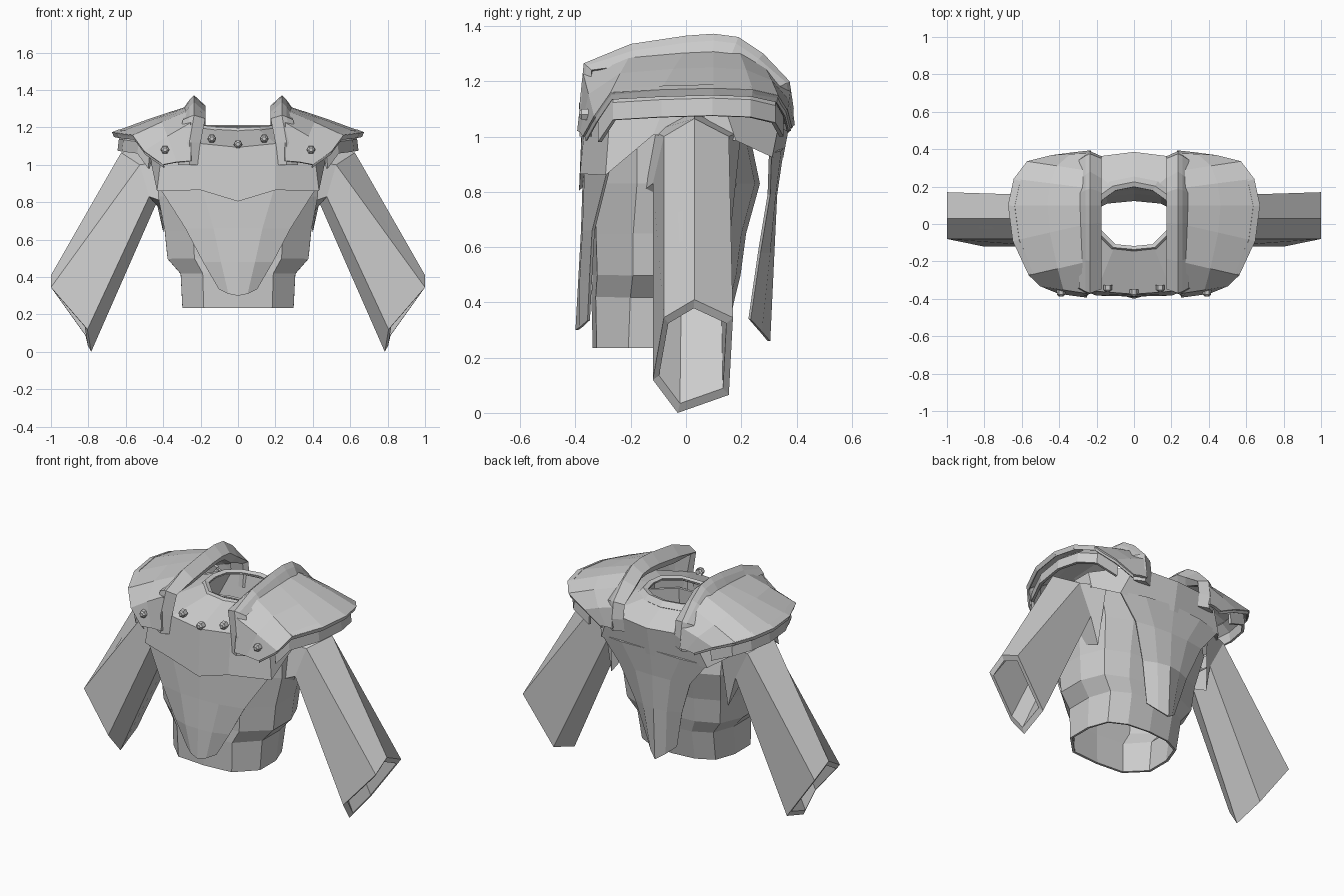
import bpy, bmesh
from mathutils import Vector

grey = bpy.data.materials.new("plain grey")
grey.diffuse_color = (0.6, 0.6, 0.6, 1)


def finish(name, bm, thick=0.0, mirror=True):
    bmesh.ops.recalc_face_normals(bm, faces=bm.faces)
    me = bpy.data.meshes.new(name)
    bm.to_mesh(me)
    bm.free()
    me.materials.append(grey)
    ob = bpy.data.objects.new(name, me)
    bpy.context.collection.objects.link(ob)
    if mirror:
        m = ob.modifiers.new("mirror", 'MIRROR')
        m.use_clip = True
    if thick:
        s = ob.modifiers.new("thickness", 'SOLIDIFY')
        s.thickness = thick
        s.offset = 0
    return ob


def loft(name, rows, closed=False, caps=False, thick=0.0):
    """Skin neighbouring rows of points; rows may be closed rings."""
    bm = bmesh.new()
    vs = [[bm.verts.new(p) for p in r] for r in rows]
    n = len(rows[0])
    for a, b in zip(vs, vs[1:]):
        for i in range(n if closed else n - 1):
            j = (i + 1) % n
            bm.faces.new((a[i], a[j], b[j], b[i]))
    if caps:
        bm.faces.new(vs[0])
        bm.faces.new(vs[-1])
    return finish(name, bm, thick)


def shrink(ring, f):
    c = sum((Vector(p) for p in ring), Vector()) / len(ring)
    return [c + (Vector(p) - c) * f for p in ring]


# Torso: half rings (height, half width, front y, back y), open at the bottom
SHAPE = [(0, 0), (0.62, 0.03), (1, 0.27), (1, 0.6), (0.85, 0.86), (0.5, 0.97), (0, 1)]
levels = [(0.235, 0.29, -0.33, 0.13), (0.42, 0.30, -0.335, 0.17), (0.50, 0.37, -0.33, 0.19),
          (0.65, 0.385, -0.335, 0.21), (0.83, 0.42, -0.335, 0.26), (1.02, 0.42, -0.32, 0.22)]
loft("torso", [[(w * u, f + (b - f) * v, z) for u, v in SHAPE] for z, w, f, b in levels],
     thick=0.015)

# Yoke over chest and back, from the neck hole down to the chest lip
neck = [(0, -0.12, 1.185), (0.1, -0.11, 1.19), (0.18, -0.03, 1.2), (0.19, 0.05, 1.2),
        (0.17, 0.13, 1.2), (0.1, 0.18, 1.2), (0, 0.2, 1.2)]
edge = [(0, -0.37, 1.09), (0.2, -0.355, 1.11), (0.40, -0.27, 1.1), (0.45, -0.08, 1.1),
        (0.45, 0.14, 1.1), (0.28, 0.345, 1.11), (0, 0.38, 1.1)]
lip = [(0, -0.385, 0.81), (0.2, -0.38, 0.87), (0.43, -0.29, 0.865), (0.46, -0.12, 1.01),
       (0.46, 0.18, 0.99), (0.36, 0.31, 0.93), (0, 0.35, 0.93)]
under = [(x * 0.97, y * 0.95, z + 0.02) for x, y, z in lip]
loft("yoke", [neck, edge, lip, under], thick=0.012)
# Raised ring around the neck hole
loft("neck_rim", [neck, [(x * 1.12, y * 1.12, z + 0.008) for x, y, z in neck],
                  [(x * 1.25, y * 1.25, z - 0.02) for x, y, z in neck]], thick=0.01)

# Tapered hanging panels, front and back: centre, middle and edge points
loft("front_panel", [
    [(0, -0.368, 0.88), (0.2, -0.362, 0.90), (0.42, -0.28, 0.88)],
    [(0, -0.375, 0.66), (0.13, -0.37, 0.66), (0.28, -0.335, 0.66)],
    [(0, -0.385, 0.48), (0.09, -0.38, 0.48), (0.185, -0.345, 0.48)],
    [(0, -0.395, 0.30), (0.05, -0.38, 0.31), (0.10, -0.352, 0.335)]], thick=0.01)
loft("back_panel", [
    [(0, 0.35, 0.96), (0.2, 0.34, 0.95), (0.36, 0.305, 0.94)],
    [(0, 0.325, 0.79), (0.12, 0.32, 0.79), (0.24, 0.30, 0.79)],
    [(0, 0.315, 0.58), (0.08, 0.30, 0.58), (0.16, 0.265, 0.58)],
    [(0, 0.30, 0.26), (0.05, 0.27, 0.295), (0.10, 0.23, 0.34)]], thick=0.01)

# Sleeves: six-sided open tubes with a thick cuff
root = [(0.40, 0.03, 1.10), (0.37, 0.2, 1.02), (0.40, 0.16, 0.64),
        (0.38, 0.0, 0.72), (0.39, -0.16, 0.80), (0.39, -0.12, 1.02)]
shoulder = [(0.625, 0.03, 1.065), (0.53, 0.155, 1.0), (0.44, 0.145, 0.82),
            (0.425, -0.02, 0.82), (0.475, -0.12, 0.83), (0.525, -0.08, 1.0)]
cuff = [(1.0, 0.03, 0.41), (1.0, 0.17, 0.345), (0.80, 0.155, 0.065),
        (0.785, -0.03, 0.0), (0.805, -0.12, 0.12), (1.0, -0.08, 0.345)]
loft("sleeve", [root, shoulder, cuff, shrink(cuff, 0.84), shrink(shoulder, 0.8)], closed=True)

# Shoulder guard: inner row under the ridge, outer rim, sagging middle between them
inner = [(0.25, -0.385, 1.02), (0.25, -0.365, 1.22), (0.25, -0.2, 1.285), (0.25, 0, 1.305),
         (0.25, 0.1, 1.31), (0.25, 0.19, 1.3), (0.25, 0.28, 1.245), (0.24, 0.37, 1.16),
         (0.23, 0.385, 1.04)]
outer = [(0.40, -0.365, 1.0), (0.50, -0.325, 1.07), (0.56, -0.27, 1.15), (0.645, -0.09, 1.16),
         (0.67, 0.1, 1.165), (0.64, 0.24, 1.16), (0.57, 0.33, 1.14), (0.44, 0.36, 1.09),
         (0.32, 0.375, 1.03)]
middle = [(Vector(a) + Vector(b)) / 2 + Vector((0, 0, 0.004)) for a, b in zip(inner, outer)]
loft("shoulder_guard", [inner, middle, outer], thick=0.018)


# Lower plate peeking out beneath the shoulder guard
def lower(fx, dz):
    return [(x * fx, y * 0.96, z - dz) for x, y, z in outer[1:-1]]


loft("lower_shoulder_plate", [lower(0.86, -0.01), lower(0.94, 0.03), lower(0.95, 0.09)],
     thick=0.016)

# Rim bead along the outer edge of the shoulder guard
loft("guard_rim", [[(x * s, y * s, z + d) for x, y, z in outer]
                   for s, d in ((0.95, 0.02), (1.0, 0.008), (0.985, -0.015))], thick=0.008)

# Ridge band running over each shoulder from chest to back
path = [(-0.385, 1.0), (-0.385, 1.12), (-0.37, 1.265), (-0.2, 1.335), (0, 1.365), (0.1, 1.372),
        (0.19, 1.36), (0.28, 1.30), (0.375, 1.2), (0.39, 1.1), (0.38, 1.02)]
section = [(-0.035, -0.10), (-0.06, -0.055), (0.0, 0.0), (0.025, -0.025), (0.06, -0.075)]
rows = []
for i, (y, z) in enumerate(path):
    a, b = path[max(i - 1, 0)], path[min(i + 1, len(path) - 1)]
    t = Vector((b[0] - a[0], b[1] - a[1])).normalized()
    k = 0.5 if abs(y) > 0.3 else 1.0      # thinner where it hangs down
    cx = 0.26 if i < 2 else 0.235
    rows.append([(cx + u, y - t.y * v * k, z + t.x * v * k) for u, v in section])
loft("shoulder_ridge", rows, closed=True, caps=True)


# Rivets: low hexagonal domes on the chest and the shoulder guards
def rivet(name, x, y, z, mirror=True):
    bm = bmesh.new()
    rings = [[], [], []]
    for ring, (r, d) in zip(rings, ((0.024, 0.02), (0.022, -0.008), (0.011, -0.018))):
        for k in range(6):
            v = Vector((r, 0, 0))
            c = (1, 0.5, -0.5, -1, -0.5, 0.5)[k]
            s = (0, 0.866, 0.866, 0, -0.866, -0.866)[k]
            ring.append(bm.verts.new((x + v.x * c, y + d, z + v.x * s)))
    for a, b in zip(rings, rings[1:]):
        for k in range(6):
            j = (k + 1) % 6
            bm.faces.new((a[k], a[j], b[j], b[k]))
    bm.faces.new(rings[2])
    finish(name, bm, mirror=mirror)


rivet("centre_rivet", 0, -0.37, 1.11, mirror=False)
rivet("chest_rivet", 0.14, -0.345, 1.14)
rivet("guard_rivet", 0.39, -0.37, 1.08)
